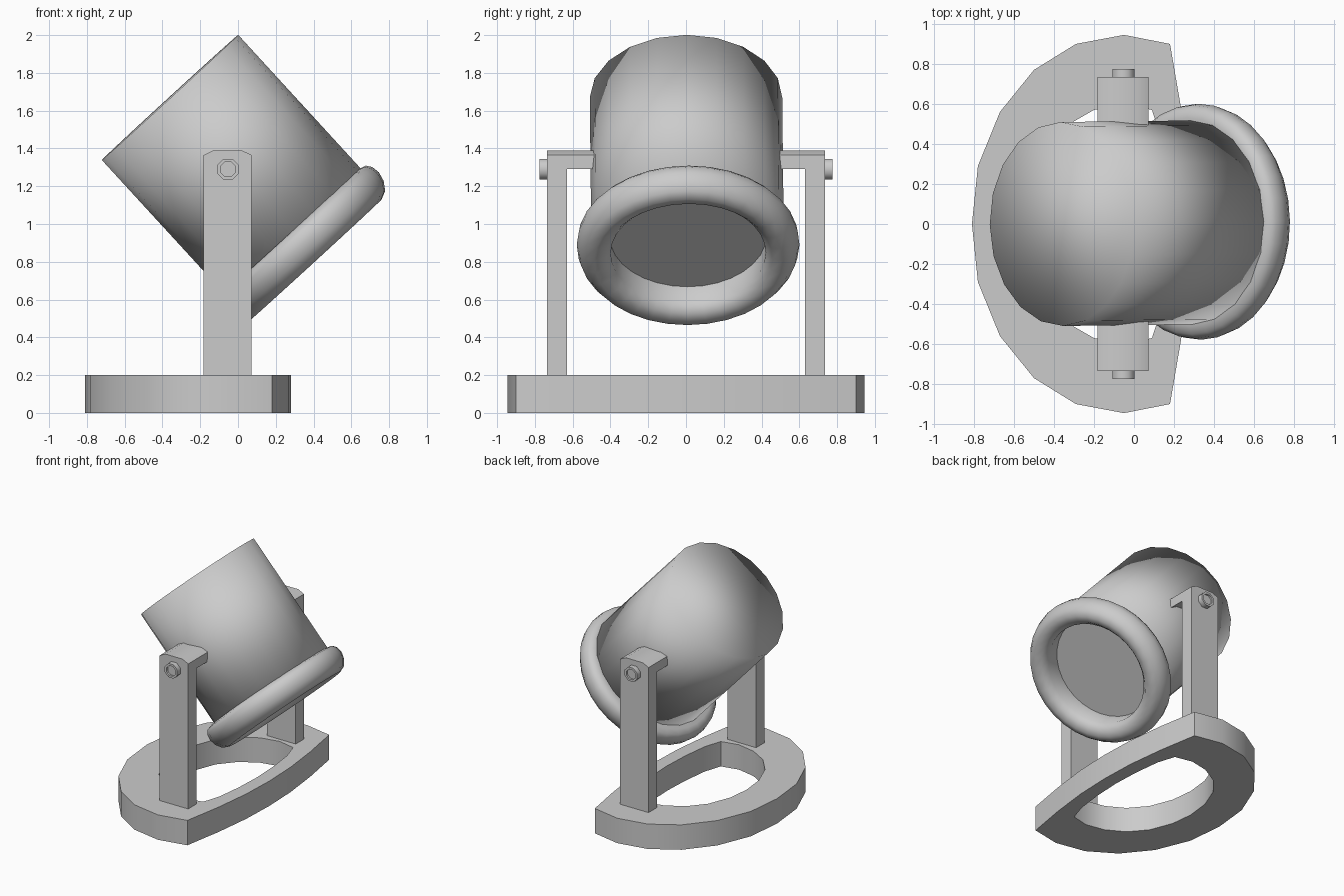
import bpy, bmesh, math
from mathutils import Matrix, Vector

if "Cube" in bpy.data.objects:
    bpy.data.objects.remove(bpy.data.objects["Cube"])

# Tilted lamp frame: local Z runs from the back of the drum to the lens
tilt = Matrix(((-0.737, 0, 0.676), (0, 1, 0), (-0.676, 0, -0.737))).to_4x4()
LAMP = Matrix.Translation((-0.36, 0, 1.67)) @ Matrix.Rotation(0.012, 4, 'Z') @ tilt


def finish(name, bm, smooth=None):
    bmesh.ops.recalc_face_normals(bm, faces=bm.faces)
    me = bpy.data.meshes.new(name)
    bm.to_mesh(me)
    bm.free()
    ob = bpy.data.objects.new(name, me)
    bpy.context.collection.objects.link(ob)
    if smooth is not None:
        bpy.ops.object.select_all(action='DESELECT')
        ob.select_set(True)
        bpy.context.view_layer.objects.active = ob
        bpy.ops.object.shade_smooth_by_angle(angle=math.radians(smooth))
    return ob


def lathe(name, profile, sides, closed=False, cap=False, offset=(0, 0, 0), smooth=40):
    """Revolve (radius, depth) points about the lamp axis."""
    bm = bmesh.new()
    rings = []
    for r, d in profile:
        rings.append([bm.verts.new(LAMP @ (Vector(offset) + Vector((
            r * math.cos(2 * math.pi * i / sides),
            1.04 * r * math.sin(2 * math.pi * i / sides), d))))
            for i in range(sides)])
    pairs = list(zip(rings, rings[1:]))
    if closed:
        pairs.append((rings[-1], rings[0]))
    for a, b in pairs:
        for i in range(sides):
            j = (i + 1) % sides
            bm.faces.new((a[i], a[j], b[j], b[i]))
    if cap:
        bm.faces.new(rings[0])
        bm.faces.new(rings[-1])
    return finish(name, bm, smooth)


def prism(bm, outline, y0, y1):
    """Extrude an x/z outline along y."""
    a = [bm.verts.new((x, y0, z)) for x, z in outline]
    b = [bm.verts.new((x, y1, z)) for x, z in outline]
    bm.faces.new(a)
    bm.faces.new(b[::-1])
    for i in range(len(a)):
        j = (i + 1) % len(a)
        bm.faces.new((a[i], b[i], b[j], a[j]))


# Lamp drum, softly shaded across its flat back
drum = lathe("lamp_drum", [(0.49, 0), (0.49, 0.97)], 20, cap=True, smooth=180)

# Rounded front rim with a recessed opening
lathe("front_rim", [(0.40, 0.965), (0.395, 1.10), (0.43, 1.14), (0.48, 1.155),
                    (0.525, 1.135), (0.555, 1.09), (0.567, 1.04), (0.56, 0.995),
                    (0.54, 0.967), (0.50, 0.955)],
      32, closed=True, offset=(0.02, 0.003, 0), smooth=50)

# Lens disc at the bottom of the opening
lathe("lens", [(0.42, 0.96), (0.42, 0.975)], 32, cap=True, offset=(0.02, 0.003, 0))

# Base: D-shaped ring, mirrored across y
outer = [(.28, 0), (.27, .28), (.235, .58), (.18, .90), (-.05, .945),
         (-.29, .90), (-.50, .77), (-.67, .56), (-.78, .29), (-.81, 0)]
inner = [(.17, 0), (.16, .22), (.135, .43), (.09, .57), (-.05, .60),
         (-.20, .57), (-.34, .49), (-.45, .36), (-.52, .18), (-.54, 0)]
bm = bmesh.new()
loops = []
for half, z in ((outer, 0), (outer, 0.2), (inner, 0.2), (inner, 0)):
    pts = half + [(x, -y) for x, y in half[-2:0:-1]]
    loops.append([bm.verts.new((x, y, z)) for x, y in pts])
for k in range(4):
    a, b = loops[k], loops[(k + 1) % 4]
    for i in range(len(a)):
        j = (i + 1) % len(a)
        bm.faces.new((a[i], a[j], b[j], b[i]))
finish("base_ring", bm, 35)

# Upright brackets with arched arms and pivot bolts on both sides
top = [(.072, 1.365), (.02, 1.39), (-.13, 1.39), (-.182, 1.365)]
post = [(-.182, .19), (.072, .19)] + top
arm = top + [(-.182, 1.29), (-.13, 1.318), (.02, 1.318), (.072, 1.29)]


def octagon(r):
    return [(-.053 + r * math.cos(math.pi * (i + .5) / 4),
             1.29 + r * math.sin(math.pi * (i + .5) / 4)) for i in range(8)]


for side, s in (("front", -1), ("back", 1)):
    bm = bmesh.new()
    prism(bm, post, s * 0.63, s * 0.735)
    prism(bm, arm, s * 0.47, s * 0.64)
    finish(side + "_bracket", bm, 35)

    # Bolt head with a shallow recess
    bm = bmesh.new()
    rings = [[bm.verts.new((x, s * y, z)) for x, z in octagon(r)]
             for r, y in ((.06, .72), (.06, .775), (.042, .775), (.042, .76))]
    for a, b in zip(rings, rings[1:]):
        for i in range(8):
            j = (i + 1) % 8
            bm.faces.new((a[i], a[j], b[j], b[i]))
    bm.faces.new(rings[0])
    bm.faces.new(rings[-1])
    finish(side + "_pivot_bolt", bm, 50)
